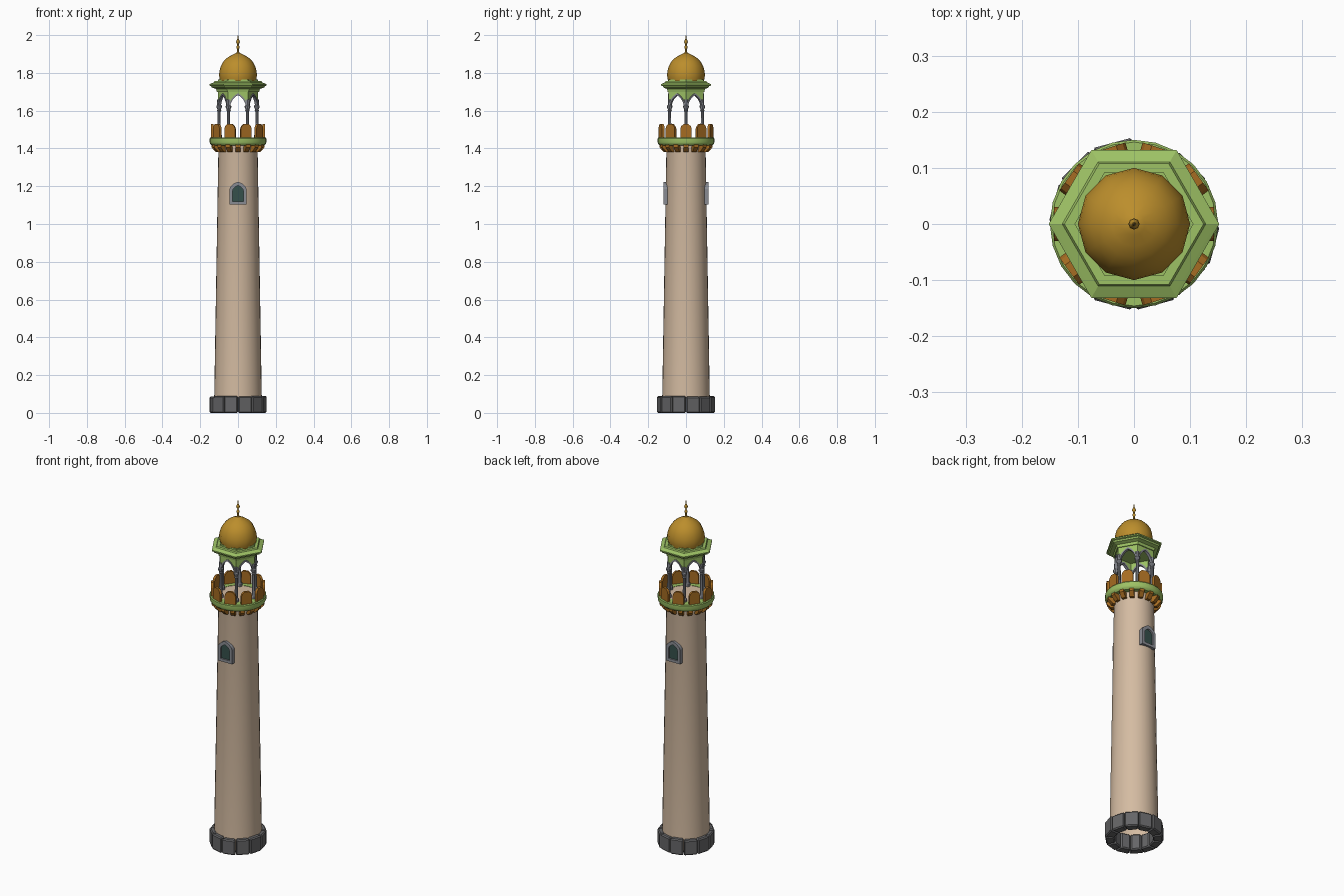
import bpy, bmesh, math, random
from math import pi, sin, cos

if "Cube" in bpy.data.objects:
    bpy.data.objects.remove(bpy.data.objects["Cube"])
random.seed(4)

def mat(name, r, g, b):
    m = bpy.data.materials.new(name)
    m.diffuse_color = (r, g, b, 1)
    m.use_nodes = True
    m.node_tree.nodes["Principled BSDF"].inputs["Base Color"].default_value = m.diffuse_color
    return m

BEIGE = mat("beige_plaster", 0.66, 0.50, 0.36)
STONE = mat("dark_stone", 0.13, 0.13, 0.135)
GREY = mat("blue_grey", 0.25, 0.26, 0.29)
GREEN = mat("leaf_green", 0.34, 0.54, 0.13)
GOLD = mat("dull_gold", 0.50, 0.27, 0.025)
RUST = mat("orange_brown", 0.38, 0.15, 0.016)
PANE = mat("dark_teal", 0.035, 0.08, 0.07)

def finish(name, bm, m, smooth=None, bevel=0):
    if bevel:
        bmesh.ops.bevel(bm, geom=bm.edges[:], offset=bevel, segments=1, affect='EDGES')
    bmesh.ops.recalc_face_normals(bm, faces=bm.faces[:])
    me = bpy.data.meshes.new(name)
    bm.to_mesh(me)
    bm.free()
    me.materials.append(m)
    ob = bpy.data.objects.new(name, me)
    bpy.context.collection.objects.link(ob)
    if smooth:
        bpy.ops.object.select_all(action='DESELECT')
        ob.select_set(True)
        bpy.context.view_layer.objects.active = ob
        bpy.ops.object.shade_smooth_by_angle(angle=math.radians(smooth))
    return ob

def lathe(bm, prof, n, x=0, y=0, cap0=True, cap1=True, start=0):
    """Rings of n sides through (radius, z) points."""
    rings = [[bm.verts.new((x + r * cos(start + 2 * pi * i / n), y + r * sin(start + 2 * pi * i / n), z))
              for i in range(n)] for r, z in prof]
    for a, b in zip(rings, rings[1:]):
        for i in range(n):
            bm.faces.new((a[i], a[(i + 1) % n], b[(i + 1) % n], b[i]))
    if cap0:
        bm.faces.new(rings[0])
    if cap1:
        bm.faces.new(rings[-1])

def polar(a, r, t, z):
    return (r * cos(a) - t * sin(a), r * sin(a) + t * cos(a), z)

def plate(bm, pts, a, r0, r1):
    """Upright outline of (tangent, z) points, solid from radius r0 to r1 at angle a."""
    A = [bm.verts.new(polar(a, r0, t, z)) for t, z in pts]
    B = [bm.verts.new(polar(a, r1, t, z)) for t, z in pts]
    bm.faces.new(A)
    bm.faces.new(B)
    n = len(pts)
    for i in range(n):
        bm.faces.new((A[i], A[(i + 1) % n], B[(i + 1) % n], B[i]))

def band(bm, inner, outer, a, r0, r1):
    """Solid strip between two matching polylines."""
    for i in range(len(inner) - 1):
        plate(bm, [inner[i], inner[i + 1], outer[i + 1], outer[i]], a, r0, r1)
    bmesh.ops.remove_doubles(bm, verts=bm.verts[:], dist=1e-5)

def arch(hw, z0, h, n=6):
    """Pointed arch polyline from left to right."""
    half = [(-hw * (1 - (i / n) ** 1.6), z0 + h * sin(i / n * 1.15) / sin(1.15)) for i in range(n + 1)]
    return half + [(-x, z) for x, z in half[-2::-1]]

# Base stones
bm = bmesh.new()
for i in range(12):
    a = 2 * pi * i / 12 + pi / 12
    r = 0.147 + random.uniform(-0.002, 0.003)
    top = 0.088 + random.uniform(-0.003, 0.003)
    b = bmesh.new()
    w0, w1 = 0.096 * math.tan(pi / 12), 0.143 * math.tan(pi / 12)
    lo = [b.verts.new(polar(a, q, t, 0)) for q, t in ((0.098, -w0), (0.098, w0), (r, w1), (r, -w1))]
    hi = [b.verts.new((v.co.x, v.co.y, top)) for v in lo]
    b.faces.new(lo)
    b.faces.new(hi)
    for k in range(4):
        b.faces.new((lo[k], lo[(k + 1) % 4], hi[(k + 1) % 4], hi[k]))
    bmesh.ops.bevel(b, geom=b.edges[:], offset=0.006, segments=1, affect='EDGES')
    tmp = bpy.data.meshes.new("tmp")
    b.to_mesh(tmp)
    b.free()
    bm.from_mesh(tmp)
    bpy.data.meshes.remove(tmp)
finish("base_stones", bm, STONE)

# Shaft, open below, its top is the balcony floor
bm = bmesh.new()
lathe(bm, [(0.127, 0.02), (0.104, 1.385), (0.112, 1.42), (0.112, 1.456)], 32, cap0=False)
finish("shaft", bm, BEIGE, 30)

# Windows front and back
for name, a in (("front", -pi / 2), ("back", pi / 2)):
    inner = [(-0.028, 1.118)] + arch(0.028, 1.178, 0.025) + [(0.028, 1.118)]
    outer = [(-0.045, 1.102)] + arch(0.045, 1.185, 0.038) + [(0.045, 1.102)]
    bm = bmesh.new()
    band(bm, inner + inner[:1], outer + outer[:1], a, 0.095, 0.12)
    finish(name + "_window_frame", bm, GREY)
    bm = bmesh.new()
    plate(bm, inner, a, 0.105, 0.112)
    finish(name + "_window_pane", bm, PANE)

# Balcony brackets
bm = bmesh.new()
for i in range(16):
    a = 2 * pi * i / 16
    side = ((0.098, 1.382), (0.118, 1.382), (0.141, 1.406), (0.141, 1.422), (0.098, 1.422))
    A = [bm.verts.new(polar(a, r, -0.012, z)) for r, z in side]
    B = [bm.verts.new(polar(a, r, 0.012, z)) for r, z in side]
    bm.faces.new(A)
    bm.faces.new(B)
    for k in range(5):
        bm.faces.new((A[k], A[(k + 1) % 5], B[(k + 1) % 5], B[k]))
finish("balcony_brackets", bm, RUST)

# Balcony ring
bm = bmesh.new()
lathe(bm, [(0.105, 1.458), (0.105, 1.416), (0.138, 1.416), (0.147, 1.424), (0.15, 1.432),
           (0.15, 1.453), (0.146, 1.458), (0.105, 1.458)], 24, cap0=False, cap1=False)
finish("balcony_ring", bm, GREEN, 30)

# Balcony parapet panels with arched tops
bm = bmesh.new()
for i in range(10):
    pts = [(-0.03, 1.455), (-0.03, 1.505), (-0.025, 1.518), (-0.013, 1.529),
           (0.013, 1.529), (0.025, 1.518), (0.03, 1.505), (0.03, 1.455)]
    plate(bm, pts, 2 * pi * i / 10, 0.129, 0.143)
finish("parapet_panels", bm, RUST)

# Columns at the hexagon corners
bm = bmesh.new()
for i in range(6):
    a = pi / 3 * i
    lathe(bm, [(0.014, 1.455), (0.014, 1.472), (0.009, 1.48), (0.008, 1.595), (0.012, 1.6), (0.009, 1.606),
               (0.015, 1.618), (0.015, 1.625), (0.01, 1.63), (0.01, 1.66)], 8, 0.1 * cos(a), 0.1 * sin(a))
finish("columns", bm, GREY, 30)

# Pointed arches: grey trim and green spandrels
trim, wall = bmesh.new(), bmesh.new()
for i in range(6):
    a = pi / 3 * i + pi / 6
    lo, hi = arch(0.042, 1.622, 0.06), arch(0.05, 1.622, 0.07)
    top = [(-0.053 + 0.106 * k / (len(hi) - 1), 1.712) for k in range(len(hi))]
    hi2 = [(-0.053, 1.622)] + hi[1:-1] + [(0.053, 1.622)]
    band(trim, lo, hi, a, 0.08, 0.096)
    band(wall, hi2, top, a, 0.083, 0.092)
finish("arch_trim", trim, GREY)
finish("arch_walls", wall, GREEN)

# Hexagonal cornice and drum
bm = bmesh.new()
lathe(bm, [(0.09, 1.7), (0.112, 1.7), (0.116, 1.715), (0.138, 1.722), (0.142, 1.73), (0.152, 1.733), (0.152, 1.74),
           (0.145, 1.743), (0.128, 1.75), (0.124, 1.757), (0.106, 1.757), (0.106, 1.765)], 6)
finish("hexagonal_cornice", bm, GREEN)

# Dome
bm = bmesh.new()
lathe(bm, [(0.095, 1.757), (0.099, 1.775), (0.1, 1.795), (0.097, 1.815), (0.09, 1.838), (0.078, 1.859),
           (0.061, 1.877), (0.04, 1.891), (0.02, 1.9), (0.009, 1.906)], 12, start=pi / 6)
finish("dome", bm, GOLD, 35)

# Finial
bm = bmesh.new()
lathe(bm, [(0.011, 1.9), (0.006, 1.912), (0.004, 1.925), (0.009, 1.933), (0.009, 1.938), (0.004, 1.946),
           (0.004, 1.952), (0.01, 1.962), (0.009, 1.969), (0.004, 1.978), (0.003, 1.988), (0.001, 2.0)], 8)
finish("finial", bm, GOLD, 40)
